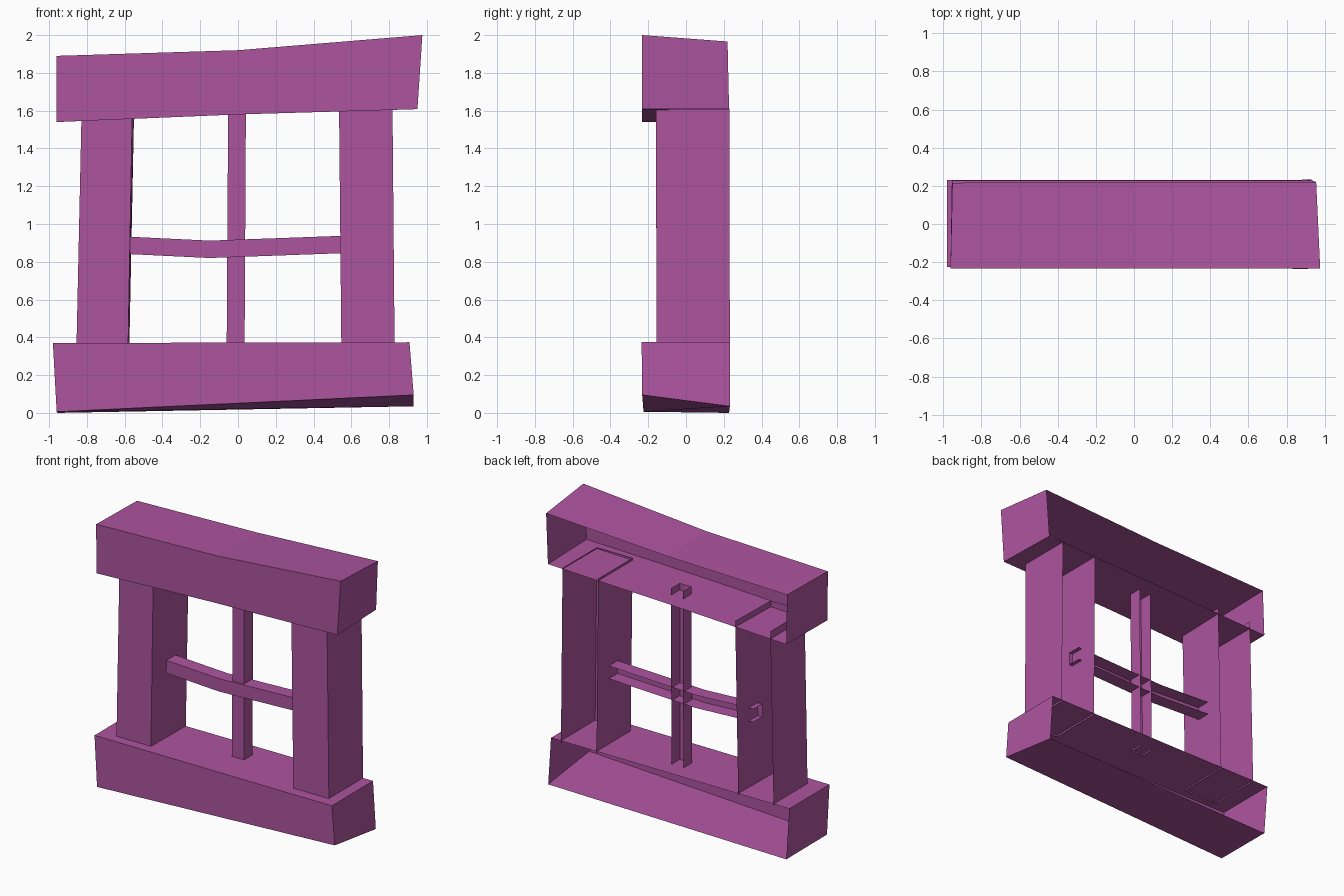
import bpy

if "Cube" in bpy.data.objects:
    bpy.data.objects.remove(bpy.data.objects["Cube"])

mat = bpy.data.materials.new("purple_wood")
mat.diffuse_color = (0.42, 0.09, 0.35, 1)
mat.use_nodes = True
mat.node_tree.nodes["Principled BSDF"].inputs["Base Color"].default_value = mat.diffuse_color


def make(name, verts, faces):
    mesh = bpy.data.meshes.new(name)
    mesh.from_pydata(verts, [], faces)
    mesh.materials.append(mat)
    obj = bpy.data.objects.new(name, mesh)
    bpy.context.collection.objects.link(obj)
    return obj


def shell(name, front, back):
    """Beam with a front cap and four walls, open at the back."""
    n = len(front)
    faces = [tuple(range(n))]
    faces += [(i, n + i, n + (i + 1) % n, (i + 1) % n) for i in range(n)]
    make(name, front + back, faces)


def channel(name, sections):
    """U-shaped strip lofted through four-point sections, open at the back."""
    verts = [p for s in sections for p in s]
    faces = [(4 * k + i, 4 * k + i + 1, 4 * k + i + 5, 4 * k + i + 4)
             for k in range(len(sections) - 1) for i in range(3)]
    make(name, verts, faces)


def upright(x_left, x_right, y_front, y_back, z):
    """Section of a vertical piece; x_right holds its front and back value."""
    return [(x_left, y_back, z), (x_left, y_front, z),
            (x_right[0], y_front, z), (x_right[1], y_back, z)]


# Crooked lintel and sill
shell("top_beam",
      [(-0.96, -0.232, 1.54), (0, -0.232, 1.58), (0.95, -0.232, 1.608),
       (0.976, -0.232, 2.0), (0, -0.232, 1.92), (-0.962, -0.232, 1.89)],
      [(-0.955, 0.228, 1.54), (0, 0.228, 1.58), (0.935, 0.228, 1.61),
       (0.955, 0.22, 1.966), (0, 0.22, 1.915), (-0.952, 0.216, 1.89)])
shell("bottom_beam",
      [(-0.96, -0.225, 0.006), (0.93, -0.232, 0.095),
       (0.908, -0.235, 0.374), (-0.98, -0.225, 0.37)],
      [(-0.955, 0.228, 0.0), (0.93, 0.232, 0.035),
       (0.908, 0.232, 0.374), (-0.98, 0.23, 0.37)])

# Side posts
channel("left_post", [
    upright(-0.855, (-0.582, -0.575), -0.155, 0.23, 0.36),
    upright(-0.828, (-0.56, -0.55), -0.16, 0.228, 1.6)])
channel("right_post", [
    upright(0.547, (0.829, 0.829), -0.155, 0.232, 0.36),
    upright(0.535, (0.818, 0.818), -0.16, 0.23, 1.612)])

# Window bars
channel("vertical_bar", [
    upright(-0.06, (0.035, 0.035), 0.02, 0.115, 0.36),
    upright(-0.052, (0.042, 0.042), 0.01, 0.11, 1.63)])
channel("cross_bar", [
    [(x, 0.1, top), (x, 0.0, top), (x, 0.0, top - 0.092), (x, 0.1, top - 0.092)]
    for x, top in ((-0.605, 0.934), (-0.15, 0.912), (0.57, 0.938))])
